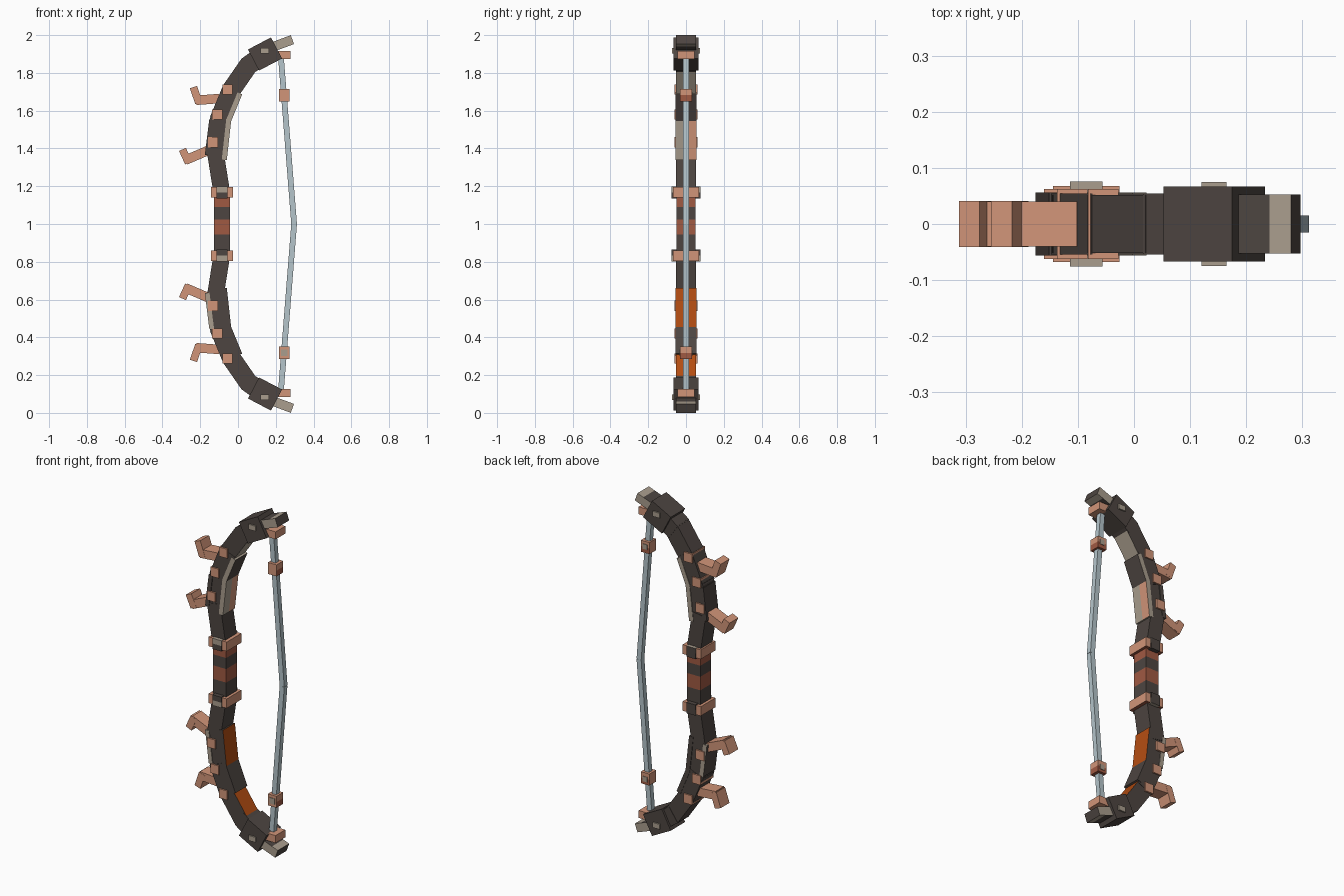
import bpy
import bmesh
from mathutils import Vector

if "Cube" in bpy.data.objects:
    bpy.data.objects.remove(bpy.data.objects["Cube"])


def material(name, rgb):
    m = bpy.data.materials.new(name)
    m.use_nodes = True
    m.diffuse_color = (*rgb, 1)
    m.node_tree.nodes["Principled BSDF"].inputs["Base Color"].default_value = (*rgb, 1)
    return m


DARK = material("dark wood", (0.075, 0.06, 0.053))
COPPER = material("copper", (0.64, 0.30, 0.19))
RUST = material("rust red", (0.35, 0.10, 0.055))
BEIGE = material("pale stone", (0.40, 0.34, 0.27))
ORANGE = material("burnt orange", (0.46, 0.075, 0.006))
STRING = material("blue grey cord", (0.46, 0.56, 0.60))

# corner order of each named side: (along, depth, across), 0 = low, 1 = high
SIDES = {"start": (0, 0), "end": (0, 1), "front": (1, 0), "back": (1, 1),
         "outer": (2, 0), "inner": (2, 1)}


def bar(name, p, q, across, depth, mat, s=1, **sides):
    """Box from p to q in the xz plane; across and depth are (low, high) ranges.
    s = -1 mirrors it to the lower half; sides give single faces another colour."""
    p, q = Vector(p), Vector(q)
    u = (q - p).normalized()
    n = Vector((u.y, -u.x))
    bm = bmesh.new()
    v = {}
    for i, end in enumerate((p, q)):
        for j, y in enumerate(depth):
            for k, b in enumerate(across):
                c = end + n * b
                v[i, j, k] = bm.verts.new((c.x, y, 1 + s * (c.y - 1)))
    mats = [mat]
    for side, (axis, value) in SIDES.items():
        ring = []
        for a, b in ((0, 0), (0, 1), (1, 1), (1, 0)):
            key = [a, b]
            key.insert(axis, value)
            ring.append(v[tuple(key)])
        face = bm.faces.new(ring)
        if side in sides:
            if sides[side] not in mats:
                mats.append(sides[side])
            face.material_index = mats.index(sides[side])
    bmesh.ops.recalc_face_normals(bm, faces=bm.faces)
    mesh = bpy.data.meshes.new(name)
    bm.to_mesh(mesh)
    bm.free()
    for m in mats:
        mesh.materials.append(m)
    ob = bpy.data.objects.new(name, mesh)
    bpy.context.collection.objects.link(ob)
    return ob


def sym(w):
    return (-w, w)


GX = -0.085  # grip centre
PATH = [(GX, 1.16), (-0.12, 1.38), (-0.097, 1.56), (-0.035, 1.71), (0.055, 1.84), (0.14, 1.9)]

# grip with stacked wrap bands
levels = [0.82, 0.945, 1.025, 1.09, 1.14, 1.18]
for i, (a, b) in enumerate(zip(levels, levels[1:])):
    bar("grip_section", (GX, a), (GX, b), sym(0.043), sym(0.05), RUST if i in (1, 3) else DARK)

for s, side in ((1, "upper"), (-1, "lower")):
    up = s > 0

    # limb segments, slightly overlapping
    for i, (p, q) in enumerate(zip(PATH, PATH[1:])):
        p, q = Vector(p), Vector(q)
        u = (q - p).normalized() * 0.012
        paint = {"inner": BEIGE if up else ORANGE} if i == 3 else {}
        bar(side + "_limb_segment", p - u, q + u, sym(0.044 if i == 0 else 0.05),
            sym(0.052 if i % 2 else 0.054), DARK, s, **paint)

    # inner reinforcing plates
    edge = BEIGE if up else DARK
    bar(side + "_inner_plate_front", (-0.121, 1.345), PATH[2], (0.035, 0.062), (-0.056, 0), edge, s,
        inner=BEIGE if up else ORANGE)
    bar(side + "_inner_plate_back", (-0.121, 1.345), PATH[2], (0.035, 0.062), (0, 0.056), edge, s,
        inner=COPPER if up else ORANGE)
    bar(side + "_inner_plate_top", PATH[2], PATH[3], (0.035, 0.062), sym(0.056), edge, s, inner=DARK)

    # outer reinforcing plate
    bar(side + "_outer_plate", (-0.121, 1.36), (-0.097, 1.55), (-0.055, -0.03), sym(0.056),
        DARK if up else BEIGE, s, outer=DARK)

    # collar around the grip end, with a two-tone clasp
    bar(side + "_collar", (GX, 1.14), (GX, 1.195), sym(0.059), sym(0.068), COPPER, s,
        start=RUST if up else COPPER, end=COPPER if up else RUST)
    for a, b, front in ((1.135, 1.167, DARK), (1.167, 1.198, BEIGE)):
        bar(side + "_clasp", (GX, a), (GX, b), sym(0.029), sym(0.076), front, s, back=DARK)

    # square studs through the limb
    for x, z in ((-0.055, 1.712), (-0.11, 1.58), (-0.133, 1.433)):
        bar(side + "_stud", (x, z - 0.027), (x, z + 0.027), sym(0.027), sym(0.062), COPPER, s)

    # bent prongs on the outer side
    for root, elbow, tip in (((-0.10, 1.664), (-0.222, 1.655), (-0.236, 1.725)),
                             ((-0.13, 1.402), (-0.278, 1.338), (-0.294, 1.395))):
        bar(side + "_prong_arm", elbow, root, sym(0.025), sym(0.04), COPPER, s)
        e, t = Vector(elbow), Vector(tip)
        base = e + (e - t).normalized() * 0.015 + Vector((0.012, 0))
        bar(side + "_prong_tip", base, tip, sym(0.02), sym(0.041), COPPER, s)

    # end block with its pin
    bar(side + "_end_block", (0.082, 1.868), (0.204, 1.932), sym(0.063), sym(0.067), DARK, s)
    bar(side + "_end_pin", (0.12, 1.917), (0.165, 1.917), sym(0.015), sym(0.075), BEIGE, s)

    # limb tip: dark neck, pale cap
    bar(side + "_tip_neck", (0.185, 1.938), (0.25, 1.962), sym(0.025), sym(0.053), DARK, s,
        front=BEIGE, back=BEIGE)
    bar(side + "_tip_cap", (0.25, 1.962), (0.288, 1.976), sym(0.025), sym(0.053), BEIGE, s, end=DARK)

    # string anchor, string half and bead
    bar(side + "_string_anchor", (0.215, 1.895), (0.277, 1.895), sym(0.022), sym(0.045), COPPER, s)
    bar(side + "_string", (0.297, 1.0), (0.226, 1.9), sym(0.015), sym(0.015), STRING, s)
    for a, b, m in ((1.648, 1.682, RUST if up else COPPER), (1.682, 1.716, COPPER if up else RUST)):
        bar(side + "_string_bead", (0.245, a), (0.245, b), sym(0.028), sym(0.031), m, s,
            front=COPPER, outer=COPPER)
    bar(side + "_bead_plate", (0.245, 1.67), (0.245, 1.7), sym(0.015), (0.03, 0.034), BEIGE, s)
    if not up:
        bar(side + "_bead_front_plate", (0.245, 1.665), (0.245, 1.7), sym(0.017), (-0.034, -0.03), BEIGE, s)
